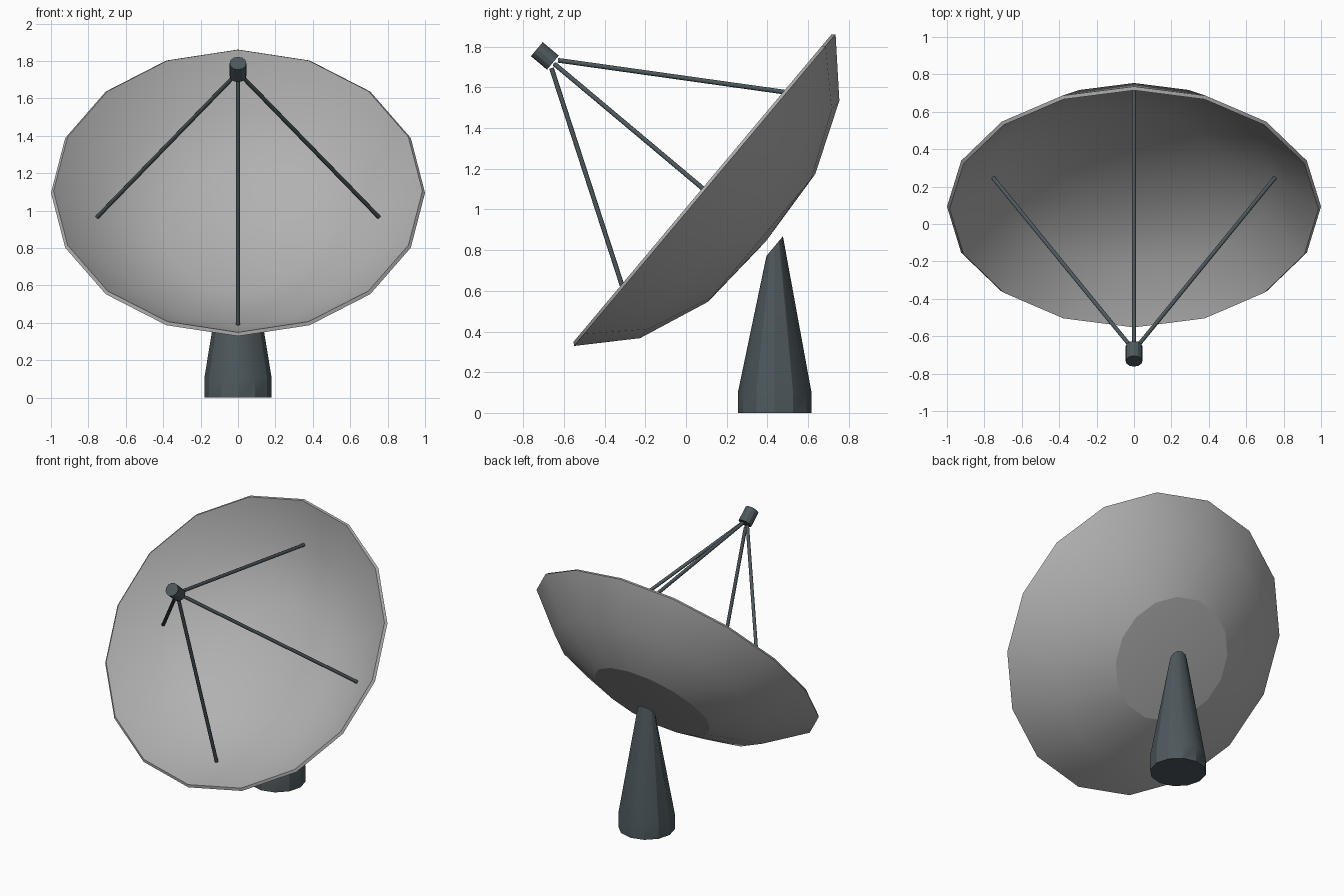
import bpy, bmesh, math
from mathutils import Matrix, Vector

if "Cube" in bpy.data.objects:
    bpy.data.objects.remove(bpy.data.objects["Cube"])

def material(name, rgb):
    m = bpy.data.materials.new(name)
    m.diffuse_color = (*rgb, 1)
    m.use_nodes = True
    m.node_tree.nodes["Principled BSDF"].inputs["Base Color"].default_value = m.diffuse_color
    return m

GREY = material("dish grey", (0.44, 0.44, 0.44))
SLATE = material("dark slate", (0.075, 0.098, 0.108))

# dish frame: local z points along the dish axis, origin at the rim centre
TILT = Matrix.Rotation(math.radians(50), 4, 'X')
FRAME = Matrix.Translation((0, 0.0925, 1.095)) @ TILT

def finish(name, bm, mat, matrix=Matrix(), angle=29.8, is_crease=None):
    """Smooth shading with sharp edges above an angle or where a rule says so."""
    bmesh.ops.recalc_face_normals(bm, faces=bm.faces)
    for f in bm.faces:
        f.smooth = True
    for e in bm.edges:
        sharp = len(e.link_faces) == 2 and e.calc_face_angle() > math.radians(angle)
        e.smooth = not (sharp or (is_crease and is_crease(e)))
    bm.transform(matrix)
    me = bpy.data.meshes.new(name)
    bm.to_mesh(me)
    bm.free()
    me.materials.append(mat)
    ob = bpy.data.objects.new(name, me)
    bpy.context.collection.objects.link(ob)
    return ob

def lathe(rings, sides):
    """Skin rings of (radius, matrix); radius 0 gives a pole, open ends are capped."""
    bm = bmesh.new()
    loops = []
    for r, m in rings:
        if r == 0:
            loops.append([bm.verts.new(m @ Vector((0, 0, 0)))])
        else:
            loops.append([bm.verts.new(m @ Vector((r * math.cos(2 * math.pi * i / sides),
                                                   r * math.sin(2 * math.pi * i / sides), 0)))
                          for i in range(sides)])
    for a, b in zip(loops, loops[1:]):
        for i in range(sides):
            j = (i + 1) % sides
            quad = [a[i % len(a)], a[j % len(a)], b[j % len(b)], b[i % len(b)]]
            bm.faces.new(list(dict.fromkeys(quad)))
    for loop in (loops[0], loops[-1]):
        if len(loop) > 1:
            bm.faces.new(loop)
    return bm

def at(z, y=0.0):
    return Matrix.Translation((0, y, z))

# dish: thin shell, back profile out to the rim and then the inner bowl
profile = [(0, -0.392), (0.41, -0.365), (0.762, -0.224), (1.0, 0.0),
           (0.986, 0.015), (0.752, -0.205), (0.405, -0.345), (0, -0.372)]
bm = lathe([(r, at(z)) for r, z in profile], 16)
def back_ring(e):
    return all(abs(v.co.z + 0.365) < 0.001 for v in e.verts)
finish("dish", bm, GREY, FRAME, angle=40, is_crease=back_ring)

# pedestal: short drum, then a taper to a ring tilted like the dish
Y = 0.436
finish("pedestal", lathe([(0.18, at(0, Y)), (0.18, at(0.105, Y)),
                          (0.063, at(0.82, Y) @ TILT)], 12), SLATE)

# feed horn on the dish axis
finish("feed_horn", lathe([(0.045, at(0.975)), (0.045, at(1.078))], 12), SLATE, FRAME)

# four struts from the bowl to the feed
for k, side in enumerate(("right", "upper", "left", "lower")):
    spin = Matrix.Rotation(k * math.pi / 2, 4, 'Z')
    a, b = Vector((0.752, 0, -0.2)), Vector((0.025, 0, 0.963))
    rod = Matrix.Translation(a) @ (b - a).to_track_quat('Z', 'Y').to_matrix().to_4x4()
    finish(side + "_strut", lathe([(0.0115, at(0)), (0.0115, at((b - a).length))], 8),
           SLATE, FRAME @ spin @ rod, angle=50)
